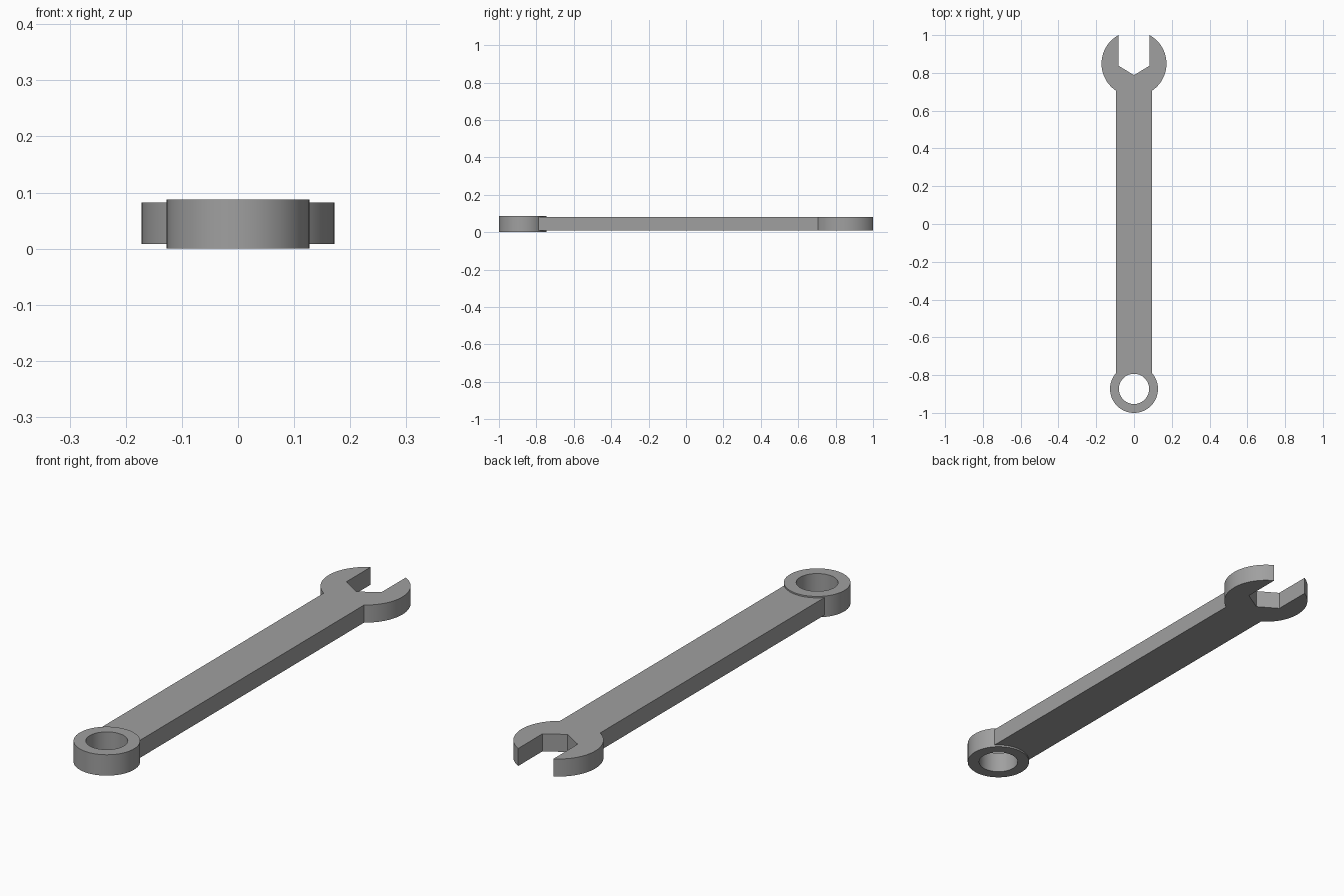
import bpy, bmesh
from math import cos, sin, acos, pi

if "Cube" in bpy.data.objects:
    bpy.data.objects.remove(bpy.data.objects["Cube"])

HALF_W = 0.094                      # handle half width
HEAD_Y, HEAD_R, JAW = 0.849, 0.172, 0.082
RING_Y, RING_R, HOLE_R = -0.873, 0.127, 0.08

steel = bpy.data.materials.new("dark_steel")
steel.diffuse_color = (0.35, 0.35, 0.35, 1)
steel.use_nodes = True
steel.node_tree.nodes["Principled BSDF"].inputs["Base Color"].default_value = steel.diffuse_color


def arc(cy, r, a0, a1, n):
    return [(r * cos(a0 + (a1 - a0) * i / n), cy + r * sin(a0 + (a1 - a0) * i / n))
            for i in range(n + 1)]


def finish(name, bm):
    bmesh.ops.recalc_face_normals(bm, faces=bm.faces)
    me = bpy.data.meshes.new(name)
    bm.to_mesh(me)
    bm.free()
    me.materials.append(steel)
    ob = bpy.data.objects.new(name, me)
    bpy.context.collection.objects.link(ob)
    bpy.ops.object.select_all(action='DESELECT')
    ob.select_set(True)
    bpy.context.view_layer.objects.active = ob
    bpy.ops.object.shade_smooth_by_angle(angle=pi / 6)
    return ob


# Handle with open jaw: right half of the outline, mirrored to the left
half = [(0, 0.788), (JAW, 0.838)]
half += arc(HEAD_Y, HEAD_R, acos(JAW / HEAD_R), -acos(HALF_W / HEAD_R), 28)
seat = RING_R - 0.004               # concave end sits just inside the ring wall
half += arc(RING_Y, seat, acos(HALF_W / seat), pi / 2, 10)
outline = half + [(-x, y) for x, y in reversed(half[1:-1])]

bm = bmesh.new()
face = bm.faces.new([bm.verts.new((x, y, 0.008)) for x, y in outline])
up = bmesh.ops.extrude_face_region(bm, geom=[face], use_keep_orig=True)
bmesh.ops.translate(bm, vec=(0, 0, 0.074),
                    verts=[v for v in up['geom'] if isinstance(v, bmesh.types.BMVert)])
finish("handle_with_open_jaw", bm)

# Closed ring end: rectangular section swept round the hole
N = 64
section = [(RING_R, 0), (RING_R, 0.088), (HOLE_R, 0.088), (HOLE_R, 0)]
bm = bmesh.new()
loops = [[bm.verts.new((r * cos(2 * pi * i / N), RING_Y + r * sin(2 * pi * i / N), z))
          for r, z in section] for i in range(N)]
for i in range(N):
    a, b = loops[i], loops[(i + 1) % N]
    for j in range(4):
        k = (j + 1) % 4
        bm.faces.new((a[j], b[j], b[k], a[k]))
finish("ring_end", bm)
